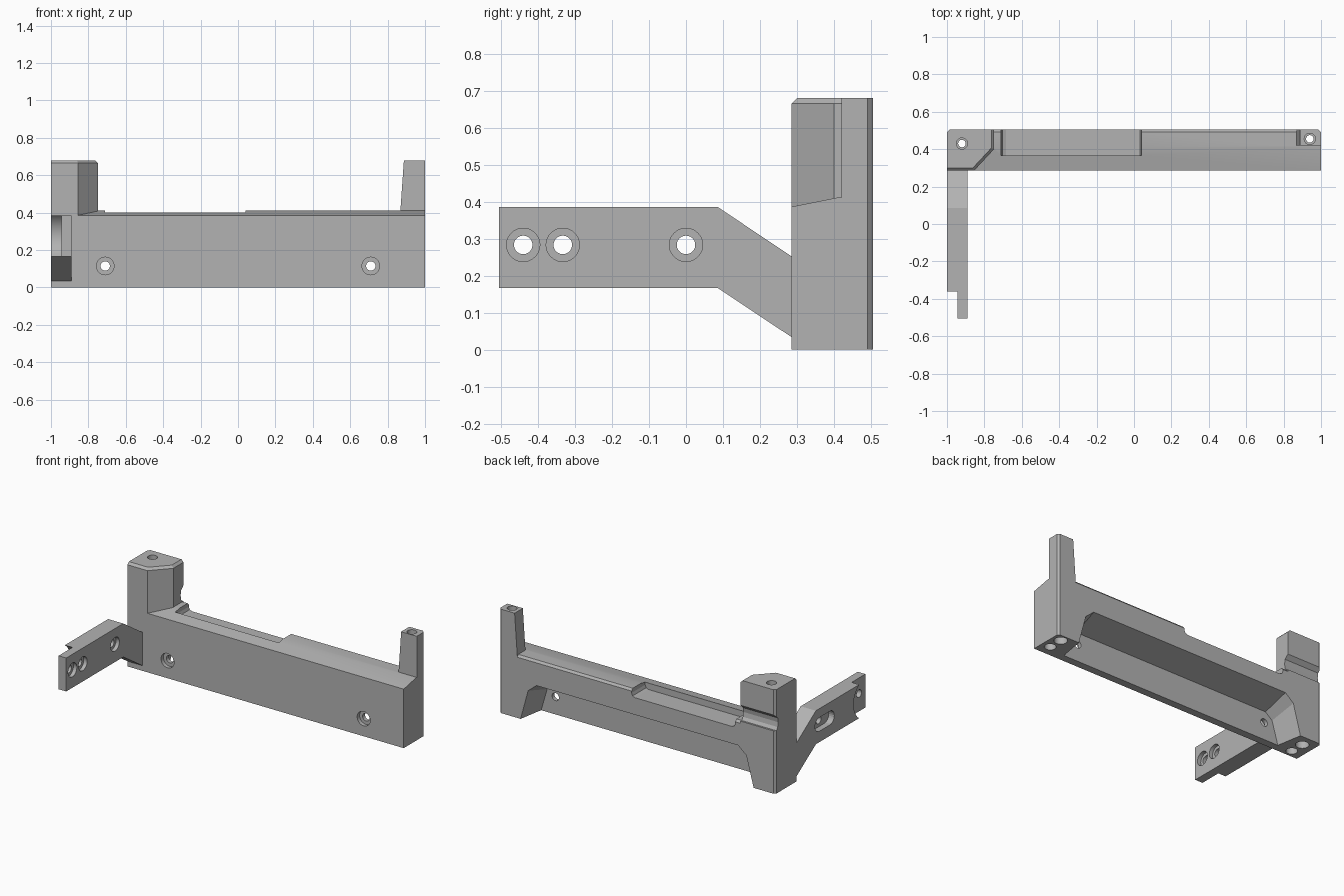
import bpy, bmesh, math
from mathutils import Vector

cube = bpy.data.objects.get("Cube")
if cube:
    bpy.data.objects.remove(cube, do_unlink=True)

grey = bpy.data.materials.new("plain_grey")
grey.use_nodes = True
COLOUR = (0.45, 0.45, 0.45, 1)
grey.diffuse_color = COLOUR
grey.node_tree.nodes["Principled BSDF"].inputs["Base Color"].default_value = COLOUR


def place(axis, u, v, w):
    """Profile point (u, v) at distance w along the axis."""
    return {"x": (w, u, v), "y": (u, w, v), "z": (u, v, w)}[axis]


def prism(name, axis, profile, lo, hi, end_profile=None):
    bm = bmesh.new()
    a = [bm.verts.new(place(axis, u, v, lo)) for u, v in profile]
    b = [bm.verts.new(place(axis, u, v, hi)) for u, v in end_profile or profile]
    bm.faces.new(a)
    bm.faces.new(b)
    for i in range(len(a)):
        j = (i + 1) % len(a)
        bm.faces.new((a[i], a[j], b[j], b[i]))
    bmesh.ops.recalc_face_normals(bm, faces=bm.faces)
    mesh = bpy.data.meshes.new(name)
    bm.to_mesh(mesh)
    bm.free()
    obj = bpy.data.objects.new(name, mesh)
    bpy.context.collection.objects.link(obj)
    mesh.materials.append(grey)
    return obj


def circle(u, v, r, n=40):
    return [(u + r * math.cos(math.tau * i / n), v + r * math.sin(math.tau * i / n))
            for i in range(n)]


def combine(target, tool, operation="DIFFERENCE"):
    """Apply a boolean and discard the tool."""
    tool.hide_render = True
    mod = target.modifiers.new("cut", "BOOLEAN")
    mod.operation, mod.solver, mod.object = operation, "EXACT", tool
    bpy.context.view_layer.objects.active = target
    bpy.ops.object.modifier_apply(modifier=mod.name)
    bpy.data.objects.remove(tool, do_unlink=True)


def drill(target, axis, u, v, r, lo, hi):
    combine(target, prism("drill", axis, circle(u, v, r), lo, hi))


# Long beam with a gently sloping top
body = prism("main_bracket", "x",
             [(.285, 0), (.505, 0), (.505, .397), (.493, .411), (.41, .411), (.285, .386)],
             -1, 1)

# Tall corner tower with bevelled top edges
tower = prism("tower", "z",
              [(-1, .285), (-.855, .285), (-.748, .4), (-.748, .505), (-1, .505)], .2, .68)
bm = bmesh.new()
bm.from_mesh(tower.data)
edges = []
for e in bm.edges:
    mid = (e.verts[0].co + e.verts[1].co) / 2
    if mid.z > .67 and mid.x > -.99 and mid.y < .5:
        edges.append(e)
bmesh.ops.bevel(bm, geom=edges, offset=.015, segments=1, affect="EDGES")
bm.to_mesh(tower.data)
bm.free()
combine(tower, prism("groove", "x",
                     [(.6, .515), (.505, .515), (.48, .49), (.475, .46), (.48, .43),
                      (.493, .411), (.6, .411)], -1.1, -.6))
combine(body, tower, "UNION")

# Slim tapered post
post = prism("post", "y", [(.857, .25), (1, .25), (1, .68), (.887, .68)], .42, .505)
combine(body, post, "UNION")

# Shallow pocket along the back of the top
combine(body, prism("pocket", "y",
                    [(-.71, .45), (-.71, .385), (-.703, .367), (-.685, .36),
                     (.015, .36), (.033, .367), (.04, .385), (.04, .45)], .365, .6))

# Open-bottomed recess in the back with sloping walls
combine(body, prism("recess", "y",
                    [(-.85, -.02), (-.79, .2), (-.73, .25), (.73, .25), (.79, .2), (.85, -.02)],
                    .51, .335,
                    [(-.82, -.02), (-.77, .15), (-.72, .19), (.72, .19), (.77, .15), (.82, -.02)]))

# Chamfered rear corners
for s in (-1, 1):
    combine(body, prism("corner", "z",
                        [(s * .985, .506), (s * 1.001, .49), (s * 1.1, .49),
                         (s * 1.1, .6), (s * .985, .6)], -.1, .8))

# Counterbored screw holes through the front wall
for x in (-.71, .71):
    drill(body, "y", x, .115, .047, .2, .31)
    drill(body, "y", x, .115, .025, .2, .4)

# Upright holes through the tower and post, with sockets under the feet
for x, y in ((-.92, .43), (.94, .455)):
    drill(body, "z", x, y, .02, -.1, .8)
    drill(body, "z", x, y, .03, .64, .8)
    drill(body, "z", x, y, .04, -.1, .08)
    drill(body, "z", x, y - .095, .035, -.1, .05)

# Side arm, dropping down to meet the beam
arm = prism("side_arm", "x",
            [(-.505, .167), (.085, .167), (.285, .034), (.285, .252),
             (.085, .386), (-.505, .386)], -1, -.89)
combine(arm, prism("end_relief", "x", circle(-.44, .276, .135), -1.1, -.945))
for y in (-.44, -.333, 0):
    drill(arm, "x", y, .283, .045, -.915, -.8)
    drill(arm, "x", y, .283, .025, -1.1, -.8)

# Rounded slot on the outside of the arm
slot = [(y + .045 * math.cos(a), .283 + .045 * math.sin(a))
        for y, start in ((.05, -90), (-.06, 90))
        for a in (math.radians(start + 15 * i) for i in range(13))]
combine(arm, prism("slot", "x", slot, -1.1, -.96))

# Crisp edges with smooth bores
for obj in (body, arm):
    bpy.ops.object.select_all(action="DESELECT")
    obj.select_set(True)
    bpy.context.view_layer.objects.active = obj
    bpy.ops.object.shade_smooth_by_angle(angle=math.radians(12))
